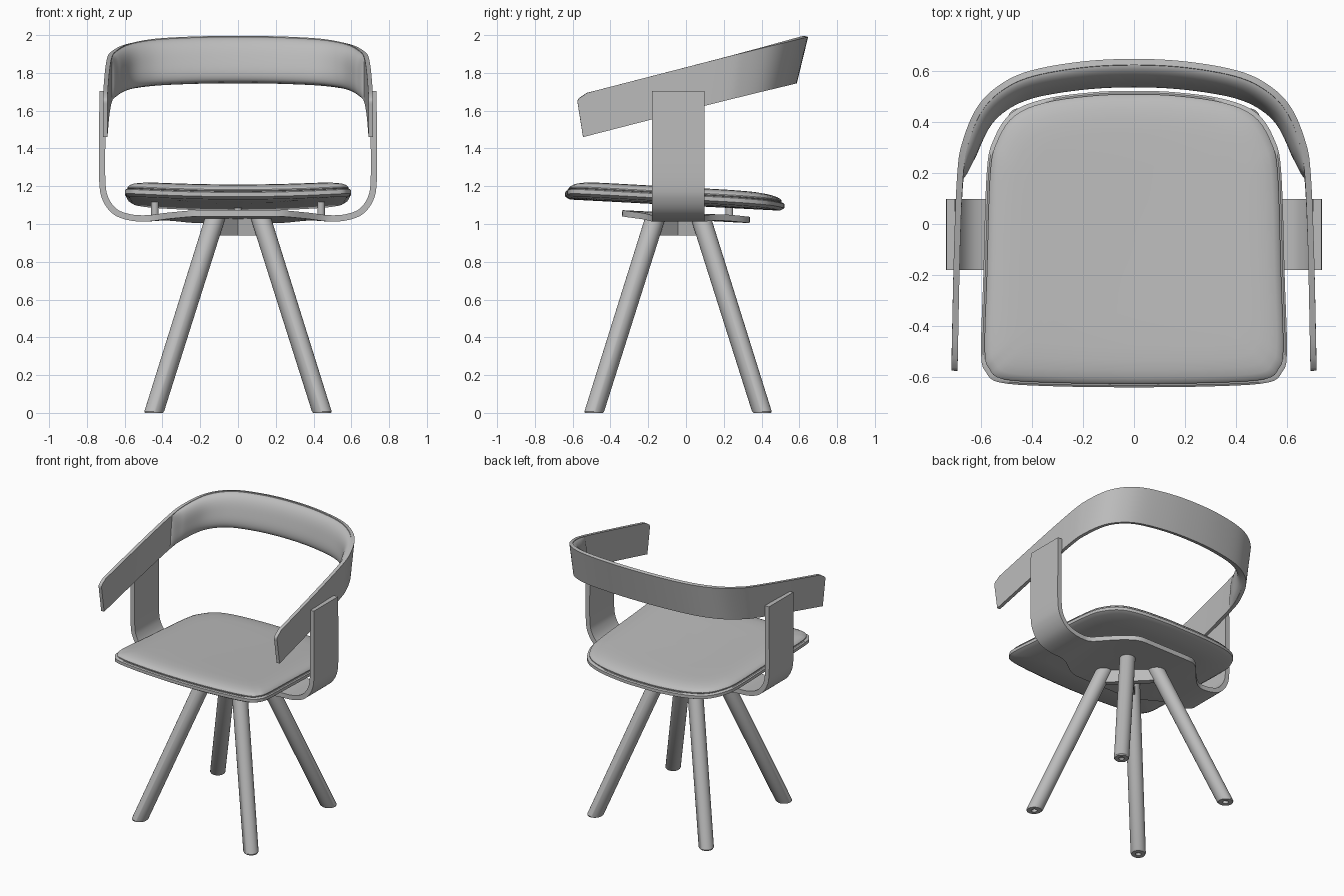
import bpy, bmesh
from math import sin, cos, pi, sqrt, radians
from mathutils import Vector, Matrix

if "Cube" in bpy.data.objects:
    bpy.data.objects.remove(bpy.data.objects["Cube"], do_unlink=True)

grey = bpy.data.materials.new("plain grey")
grey.use_nodes = True
grey.diffuse_color = (0.5, 0.5, 0.5, 1)
grey.node_tree.nodes["Principled BSDF"].inputs["Base Color"].default_value = (0.5, 0.5, 0.5, 1)


def finish(name, bm, thickness=0, angle=35):
    """Turn a bmesh into a shaded object, optionally thickened."""
    bmesh.ops.recalc_face_normals(bm, faces=bm.faces)
    mesh = bpy.data.meshes.new(name)
    bm.to_mesh(mesh)
    bm.free()
    mesh.materials.append(grey)
    obj = bpy.data.objects.new(name, mesh)
    bpy.context.collection.objects.link(obj)
    bpy.ops.object.select_all(action='DESELECT')
    obj.select_set(True)
    bpy.context.view_layer.objects.active = obj
    if thickness:
        mod = obj.modifiers.new("thickness", 'SOLIDIFY')
        mod.thickness, mod.offset, mod.use_even_offset = thickness, 0, True
        bpy.ops.object.modifier_apply(modifier=mod.name)
    bpy.ops.object.shade_smooth_by_angle(angle=radians(angle))
    return obj


def sheet(name, point, nu, nv, thickness=0):
    """Grid surface from point(u, v) with u and v in 0..1."""
    bm = bmesh.new()
    grid = [[bm.verts.new(point(i / nu, j / nv)) for j in range(nv + 1)] for i in range(nu + 1)]
    for a, b in zip(grid, grid[1:]):
        for j in range(nv):
            bm.faces.new((a[j], b[j], b[j + 1], a[j + 1]))
    return finish(name, bm, thickness)


def loft(name, rings, angle=35):
    """Skin closed rings of equal length and cap both ends."""
    bm = bmesh.new()
    loops = [[bm.verts.new(p) for p in ring] for ring in rings]
    n = len(loops[0])
    for a, b in zip(loops, loops[1:]):
        for k in range(n):
            bm.faces.new((a[k], a[(k + 1) % n], b[(k + 1) % n], b[k]))
    bm.faces.new(loops[0])
    bm.faces.new(loops[-1])
    return finish(name, bm, 0, angle)


def mirrored(half):
    return half + [(-x, y) for x, y in reversed(half[:-1])]


def along(pts, t):
    """Smooth curve through the points, t in 0..1."""
    s = min(max(t, 0), 1) * (len(pts) - 1)
    i = min(int(s), len(pts) - 2)
    f = s - i
    p = [Vector(pts[min(max(k, 0), len(pts) - 1)]) for k in range(i - 1, i + 3)]
    return (p[1] * 2 + (p[2] - p[0]) * f + (p[0] * 2 - p[1] * 5 + p[2] * 4 - p[3]) * f ** 2
            + (p[1] * 3 - p[0] - p[2] * 3 + p[3]) * f ** 3) / 2


def smoothstep(a, b, x):
    t = min(max((x - a) / (b - a), 0), 1)
    return t * t * (3 - 2 * t)


# Backrest band with its forward-reaching arms
band_path = mirrored([(.703, -.58), (.693, -.1), (.68, .2), (.66, .32), (.605, .45),
                      (.52, .535), (.4, .59), (.2, .625), (0, .635)])


def band(u, v):
    x, y = along(band_path, u)
    low = -.545 + (y + .58) * .922
    top = Vector((x, y, 1.68 + (y + .58) * .258))
    bottom = Vector((x, low, 1.46 + (low + .545) * .257))
    p = bottom.lerp(top, v)
    if u in (0, 1):
        p.y += .035 * max(0, (v - .85) / .15) ** 2
    return p


sheet("backrest_band", band, 96, 20, .024)


# Padding on the inside of the backrest
def pad(u, v):
    a = (1 - cos(pi * u)) / 2
    b = (1 - cos(pi * v)) / 2
    t = .125 + .75 * a
    tangent = along(band_path, t + .004) - along(band_path, t - .004)
    inward = Vector((-tangent.y, tangent.x, 0)).normalized()
    bulge = sqrt(max(0, 1 - abs(2 * b - 1) ** 3)) * sqrt(max(0, 1 - abs(2 * a - 1) ** 8))
    return band(t, .01 + .98 * b) + inward * (.008 + .05 * bulge)


sheet("backrest_pad", pad, 80, 20)

# Bent support: two uprights joined by a flared plate under the seat
support_path = mirrored([(.717, 1.705), (.719, 1.45), (.718, 1.22), (.7, 1.13), (.65, 1.065),
                         (.57, 1.035), (.48, 1.03), (.38, 1.038), (.25, 1.039), (0, 1.039)])


def support(u, v):
    x, z = along(support_path, u)
    flare = 1 - smoothstep(.2, .5, abs(x))
    y = -.041 + .041 * flare + (2 * v - 1) * (.139 + .199 * flare)
    return Vector((x, y, z - .053 * y * flare))


sheet("arm_support", support, 108, 10, .033)

# Seat outline, gently dished and tilted backwards
seat_path = mirrored([(0, -.64), (.3, -.636), (.52, -.622), (.58, -.58), (.599, -.5),
                      (.59, -.2), (.577, .2), (.55, .33), (.48, .435), (.35, .49),
                      (.15, .517), (0, .52)])


def seat_ring(inset, height):
    ring = []
    for k in range(96):
        x, y = along(seat_path, k / 96)
        s = 1 - inset / .6
        x, y = x * s, -.06 + (y + .06) * s
        ring.append((x, y, 1.097 - .053 * y + .02 * (x / .6) ** 2 + height))
    return ring


def seat_part(name, steps):
    loft(name, [seat_ring(i, h) for i, h in steps])


seat_part("seat_shell", [(.59, 0), (.4, 0), (.2, 0), (.025, 0), (0, .014), (0, .036),
                         (.008, .042), (.1, .042)])
seat_part("seat_cushion", [(.1, .04), (.02, .04), (.014, .046), (.014, .052), (.022, .062),
                           (.04, .071), (.07, .079), (.11, .084), (.17, .086), (.3, .086),
                           (.45, .085), (.59, .085)])

# Spacers between plate and seat
for x, y in ((-.44, -.15), (.44, -.15), (0, .23)):
    bm = bmesh.new()
    bmesh.ops.create_cone(bm, cap_ends=True, segments=20, radius1=.02, radius2=.02, depth=.09,
                          matrix=Matrix.Translation((x, y, 1.075)))
    finish("seat_spacer", bm)

# Splayed round legs, cut level at the floor with a small hollow
hub_y = -.042


def leg_ring(r, z, sx, sy):
    c = .446 - .315 * z
    ring = []
    for k in range(32):
        a = 2 * pi * k / 32
        p, q = r * cos(a) * 1.09, r * sin(a)
        ring.append((sx * (c + (p - q) * sqrt(.5)), hub_y + sy * (c + (p + q) * sqrt(.5)), z))
    return ring


for sx, sy, side in ((-1, -1, "front_right"), (1, -1, "front_left"),
                     (-1, 1, "back_right"), (1, 1, "back_left")):
    loft(side + "_leg", [leg_ring(r, z, sx, sy) for r, z in
                         ((.018, .02), (.018, 0), (.045, 0), (.05, .008), (.052, 1.03))])

# Crossed braces joining the leg tops
for turn in (45, -45):
    bm = bmesh.new()
    bmesh.ops.create_cube(bm, size=1)
    bmesh.ops.scale(bm, vec=(.42, .04, .09), verts=bm.verts)
    bmesh.ops.transform(bm, verts=bm.verts, matrix=Matrix.Translation((0, hub_y, .983))
                        @ Matrix.Rotation(radians(turn), 4, 'Z'))
    finish("leg_brace", bm)
